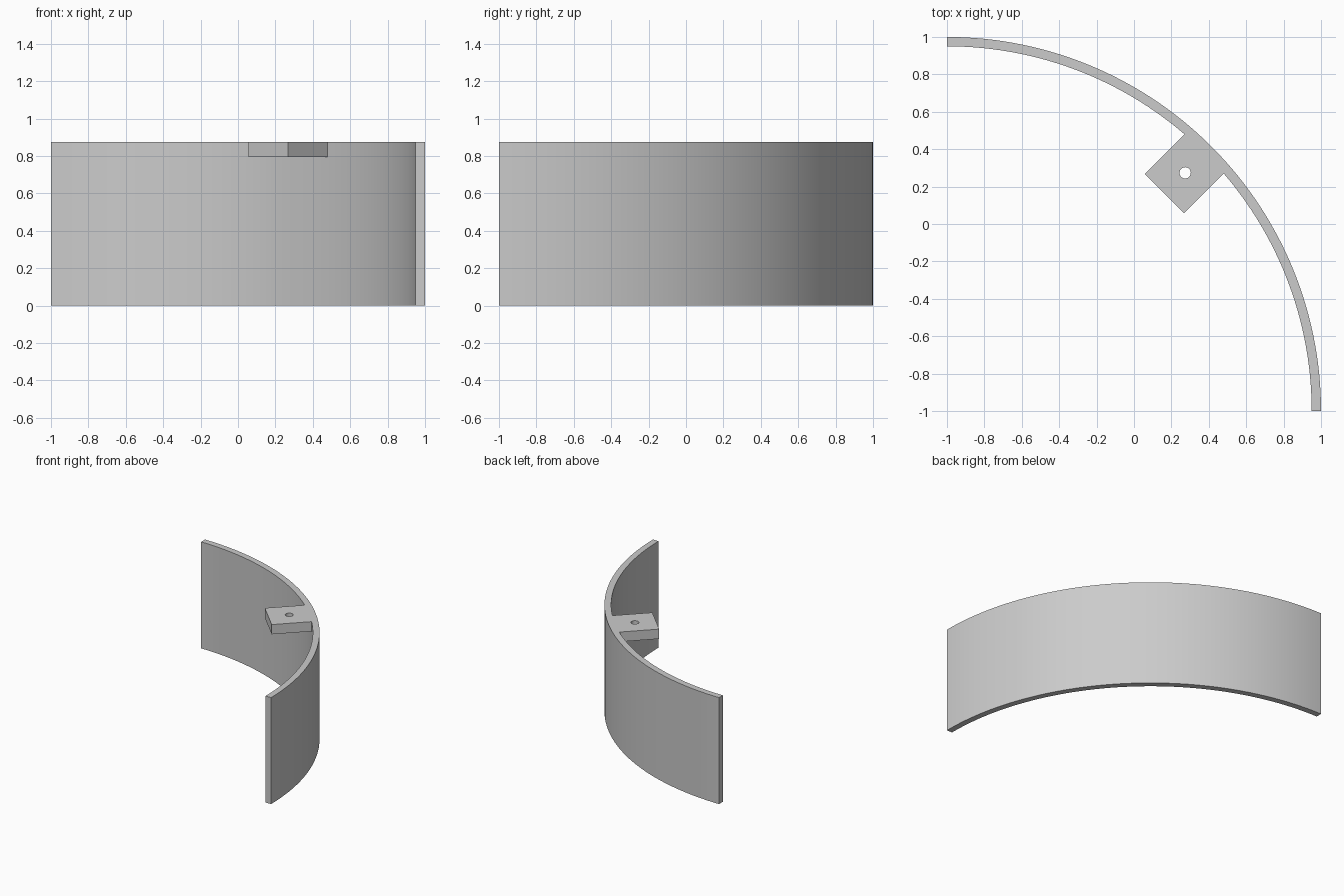
import bpy, bmesh
from math import sin, cos, pi, radians
from mathutils import Vector

HEIGHT = 0.875
OUTER, INNER = 2.0, 1.95
CENTRE = Vector((-1, -1))
SEGMENTS = 62
STEP = pi / 2 / SEGMENTS

cube = bpy.data.objects.get("Cube")
if cube:
    bpy.data.objects.remove(cube, do_unlink=True)

# Plain grey for the whole part
grey = bpy.data.materials.new("plain grey")
grey.use_nodes = True
colour = (0.6, 0.6, 0.6, 1)
grey.diffuse_color = colour
grey.node_tree.nodes["Principled BSDF"].inputs["Base Color"].default_value = colour


def arc(radius, first, last):
    return [CENTRE + radius * Vector((cos(i * STEP), sin(i * STEP)))
            for i in range(first, last + 1)]


def prism(name, outline, bottom, top):
    """Extrude a flat outline between two heights."""
    bm = bmesh.new()
    face = bm.faces.new([bm.verts.new((p.x, p.y, bottom)) for p in outline])
    extruded = bmesh.ops.extrude_face_region(bm, geom=[face], use_keep_orig=True)
    moved = [v for v in extruded["geom"] if isinstance(v, bmesh.types.BMVert)]
    bmesh.ops.translate(bm, verts=moved, vec=(0, 0, top - bottom))
    bmesh.ops.recalc_face_normals(bm, faces=bm.faces)
    mesh = bpy.data.meshes.new(name)
    bm.to_mesh(mesh)
    bm.free()
    mesh.materials.append(grey)
    obj = bpy.data.objects.new(name, mesh)
    bpy.context.collection.objects.link(obj)
    return obj


def smooth(obj):
    bpy.ops.object.select_all(action="DESELECT")
    obj.select_set(True)
    bpy.context.view_layer.objects.active = obj
    bpy.ops.object.shade_smooth_by_angle(angle=radians(30))


# Quarter-round wall
wall = prism("curved_wall",
             arc(OUTER, 0, SEGMENTS) + arc(INNER, 0, SEGMENTS)[::-1], 0, HEIGHT)
smooth(wall)

# Square mounting tab, its back edge following the inner wall
middle = SEGMENTS // 2
back = arc(INNER, middle - 3, middle + 3)
inward = Vector((-1, -1)).normalized()
half_width = (back[-1] - back[0]).length / 2
front_mid = CENTRE - inward * 1.643
across = Vector((-1, 1)).normalized() * half_width
tab = prism("mounting_tab", back + [front_mid + across, front_mid - across],
            HEIGHT - 0.08, HEIGHT)

# Screw hole through the tab
hole_centre = CENTRE - inward * 1.801
hole = prism("hole_cutter",
             [hole_centre + 0.03 * Vector((cos(a * pi / 16), sin(a * pi / 16)))
              for a in range(32)], HEIGHT - 0.2, HEIGHT + 0.1)
hole.hide_render = True
cut = tab.modifiers.new("screw_hole", "BOOLEAN")
cut.operation = "DIFFERENCE"
cut.solver = "EXACT"
cut.object = hole
bpy.context.view_layer.objects.active = tab
bpy.ops.object.modifier_apply(modifier=cut.name)
bpy.data.objects.remove(hole, do_unlink=True)
smooth(tab)
